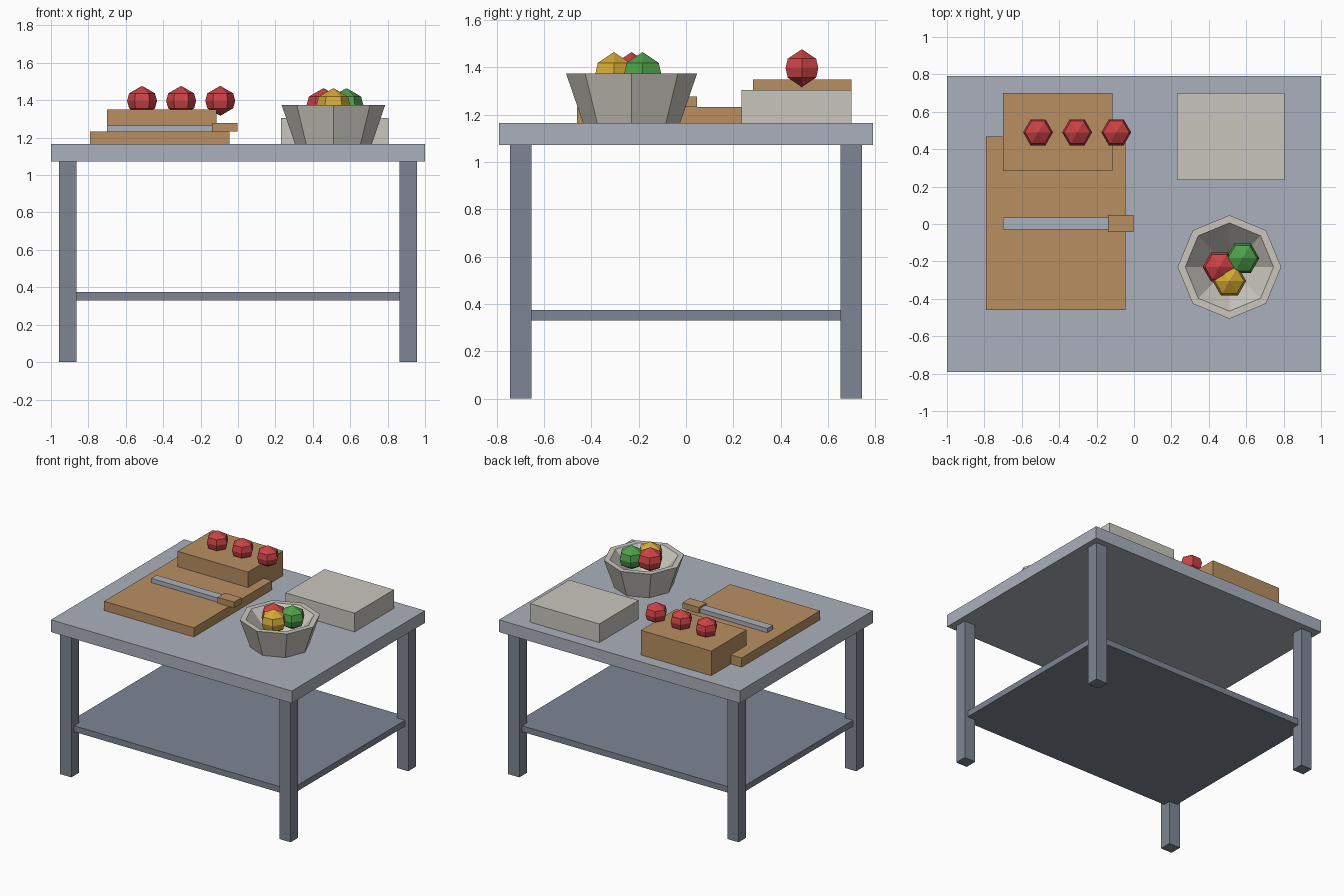
import bpy, bmesh, math

if "Cube" in bpy.data.objects:
    bpy.data.objects.remove(bpy.data.objects["Cube"])


def material(name, rgb):
    lin = [((c / 255 + 0.055) / 1.055) ** 2.4 for c in rgb]
    m = bpy.data.materials.new(name)
    m.diffuse_color = (*lin, 1)
    m.use_nodes = True
    m.node_tree.nodes["Principled BSDF"].inputs["Base Color"].default_value = m.diffuse_color
    return m


STEEL = material("light_steel", (171, 176, 188))
FRAME = material("dark_steel", (126, 134, 148))
WOOD = material("wood", (184, 143, 98))
CERAMIC = material("off_white", (201, 198, 189))
RED = material("red", (203, 66, 70))
YELLOW = material("yellow", (212, 170, 54))
GREEN = material("green", (78, 160, 74))


def finish(name, bm, mat):
    bmesh.ops.recalc_face_normals(bm, faces=bm.faces)
    me = bpy.data.meshes.new(name)
    bm.to_mesh(me)
    bm.free()
    me.materials.append(mat)
    ob = bpy.data.objects.new(name, me)
    bpy.context.collection.objects.link(ob)
    return ob


def box(name, x, y, z, mat):
    """Box from (min, max) ranges on each axis."""
    bm = bmesh.new()
    bmesh.ops.create_cube(bm, size=1)
    for v in bm.verts:
        v.co = [r[0] + (c + 0.5) * (r[1] - r[0]) for c, r in zip(v.co, (x, y, z))]
    return finish(name, bm, mat)


def lathe(name, profile, sides, centre, mat):
    """Revolve (radius, z) points; zero radius makes a pole."""
    bm = bmesh.new()
    rings = []
    for r, z in profile:
        n = sides if r > 0 else 1
        rings.append([bm.verts.new((r * math.cos(i * math.tau / sides),
                                    r * math.sin(i * math.tau / sides), z))
                      for i in range(n)])
    for a, b in zip(rings, rings[1:]):
        for i in range(sides):
            j = (i + 1) % sides
            quad = [a[i % len(a)], a[j % len(a)], b[j % len(b)], b[i % len(b)]]
            bm.faces.new(list(dict.fromkeys(quad)))
    ob = finish(name, bm, mat)
    ob.location = centre
    return ob


def fruit(name, x, y, z, r, mat):
    angles = [0, 60, 90, 120, 180]
    prof = [(0 if a in (0, 180) else r * math.sin(math.radians(a)),
             r * math.cos(math.radians(a))) for a in angles]
    lathe(name, prof, 6, (x, y, z), mat)


TOP = 1.165

# Table: top, lower shelf and four legs
box("table_top", (-1, 1), (-0.79, 0.79), (1.073, TOP), STEEL)
box("lower_shelf", (-0.93, 0.93), (-0.71, 0.71), (0.33, 0.375), FRAME)
for sx, side in ((-1, "left"), (1, "right")):
    for sy, end in ((-1, "front"), (1, "back")):
        box(f"{end}_{side}_leg", sorted((sx * 0.864, sx * 0.957)),
            sorted((sy * 0.653, sy * 0.743)), (0, 1.073), FRAME)

# Cutting board, wooden block and pale box
box("cutting_board", (-0.79, -0.045), (-0.46, 0.468), (TOP, 1.234), WOOD)
box("wooden_block", (-0.70, -0.115), (0.283, 0.70), (TOP, 1.35), WOOD)
box("pale_box", (0.23, 0.805), (0.235, 0.70), (TOP, 1.305), CERAMIC)

# Knife
box("knife_blade", (-0.70, -0.14), (-0.03, 0.035), (1.234, 1.266), STEEL)
box("knife_handle", (-0.14, -0.003), (-0.042, 0.047), (1.234, 1.278), WOOD)

# Row of red fruit on the block
for i in range(3):
    fruit(f"red_fruit_{i + 1}", -0.513 + 0.209 * i, 0.49, 1.397, 0.08, RED)

# Octagonal bowl and its fruit
lathe("bowl", [(0, 0), (0.205, 0), (0.277, 0.21), (0.236, 0.21), (0.08, 0.04), (0, 0.04)],
      8, (0.51, -0.23, TOP), CERAMIC)
fruit("bowl_red_fruit", 0.457, -0.23, 1.375, 0.09, RED)
fruit("bowl_green_fruit", 0.58, -0.183, 1.375, 0.09, GREEN)
fruit("bowl_yellow_fruit", 0.51, -0.305, 1.375, 0.09, YELLOW)
